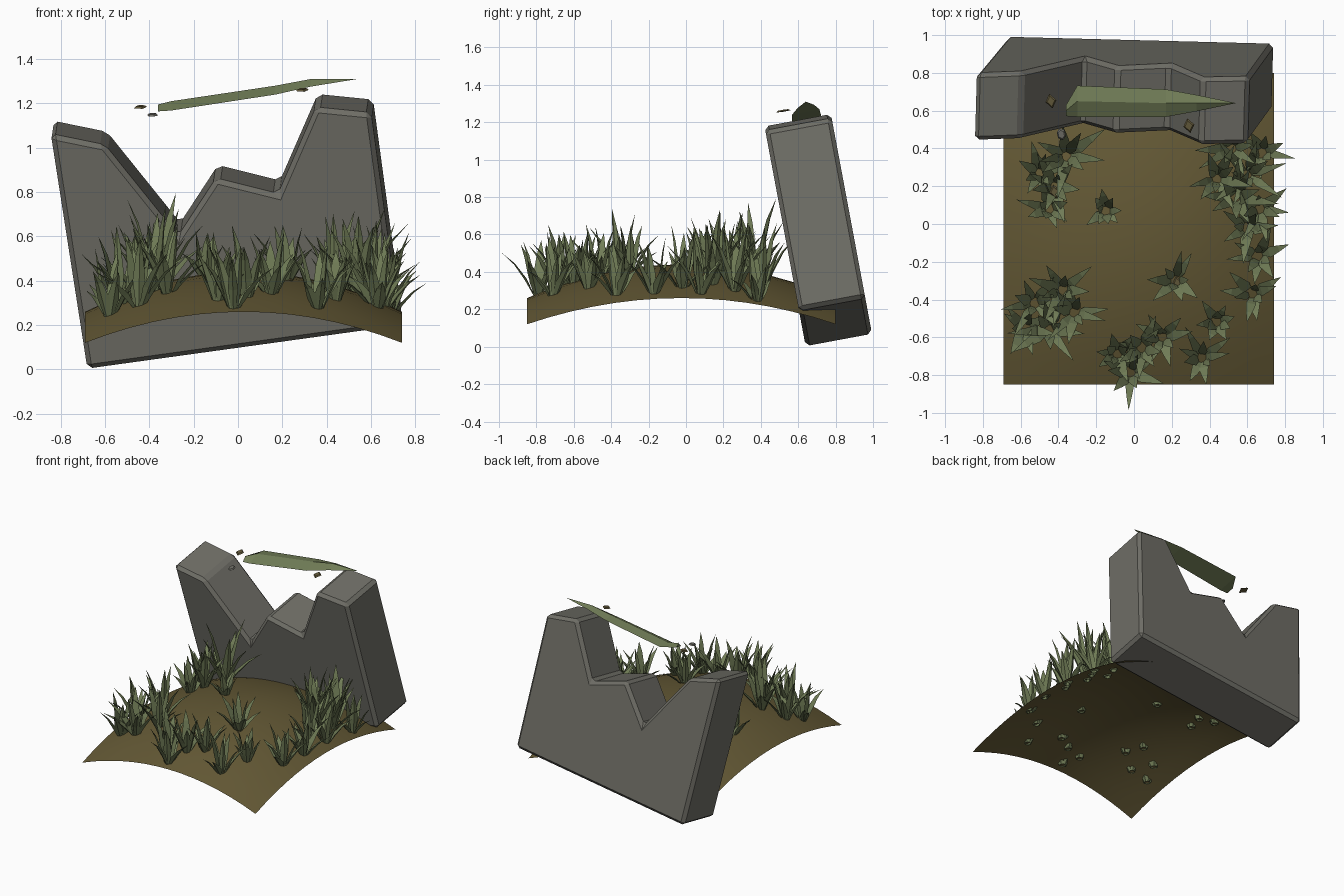
import bpy, bmesh, math, random
from mathutils import Vector

cube = bpy.data.objects.get("Cube")
if cube:
    bpy.data.objects.remove(cube)
random.seed(4)


def material(name, rgb):
    m = bpy.data.materials.new(name)
    m.use_nodes = True
    m.diffuse_color = (*rgb, 1)
    bsdf = m.node_tree.nodes["Principled BSDF"]
    bsdf.inputs["Base Color"].default_value = (*rgb, 1)
    bsdf.inputs["Roughness"].default_value = 0.9
    return m


STONE = material("stone grey", (0.16, 0.157, 0.135))
EARTH = material("earth brown", (0.125, 0.098, 0.035))
GRASS = material("grass green", (0.165, 0.205, 0.095))
DRY = material("dry leaf brown", (0.13, 0.105, 0.045))


def make(name, bm, mat, closed=True):
    if closed:
        bmesh.ops.recalc_face_normals(bm, faces=bm.faces)
    me = bpy.data.meshes.new(name)
    bm.to_mesh(me)
    bm.free()
    me.materials.append(mat)
    ob = bpy.data.objects.new(name, me)
    bpy.context.collection.objects.link(ob)
    return ob


# Domed sheet of earth
def ground(x, y):
    u, v = ((x - 0.025) / 0.715) ** 2, ((y + 0.025) / 0.825) ** 2
    return 0.44 - 0.18 * u - 0.18 * v + 0.04 * u * v


bm = bmesh.new()
bmesh.ops.create_grid(bm, x_segments=14, y_segments=14, size=1)
for v in bm.verts:
    v.co.x = 0.025 + v.co.x * 0.715
    v.co.y = -0.025 + v.co.y * 0.825
    v.co.z = ground(v.co.x, v.co.y)
for f in bm.faces:
    f.smooth = True
make("earth_mound", bm, EARTH, False)

# Leaning broken wall: outline on the tilted front plane, pushed back
outline = [(-0.68, 0), (0.73, 0.195), (0.6, 1.155), (0.35, 1.18), (0.18, 0.79),
           (-0.1, 0.86), (-0.27, 0.6), (-0.6, 1.01), (-0.845, 1.06)]
bm = bmesh.new()
face = bm.faces.new([bm.verts.new((x, 0.64 - 0.187 * z, z)) for x, z in outline])
new = bmesh.ops.extrude_face_region(bm, geom=[face])["geom"]
bmesh.ops.translate(bm, verts=[g for g in new if isinstance(g, bmesh.types.BMVert)],
                    vec=(0.01, 0.355, 0.066))
wall = make("broken_wall", bm, STONE)
bev = wall.modifiers.new("chipped edges", "BEVEL")
bev.width, bev.segments = 0.022, 1


# Three sided blade lofted along a list of (centre, half width, thickness)
def loft(bm, stations, side, ridge):
    rings = []
    for c, w, t in stations:
        rings.append([bm.verts.new(c - side * w), bm.verts.new(c + ridge * t),
                      bm.verts.new(c + side * w)])
    tip = rings[-1]
    for a, b in zip(rings, rings[1:]):
        for i in range(3):
            j = (i + 1) % 3
            bm.faces.new((a[i], a[j], b[j], b[i]))
    bm.faces.new(rings[0])
    bmesh.ops.pointmerge(bm, verts=tip, merge_co=stations[-1][0])


def blade(bm, root, angle, reach, height, width):
    out = Vector((math.cos(angle), math.sin(angle), 0))
    side = Vector((-out.y, out.x, 0))
    up = Vector((0, 0, 1))
    shape = [(0, 0, 0.4), (0.25, 0.4, 1), (0.6, 0.75, 0.6), (1, 1, 0)]
    stations = [(root + out * reach * r + up * height * h, width * w, width * w * 0.5)
                for r, h, w in shape]
    loft(bm, stations, side, (out * height - up * reach).normalized())


# Grass tufts: x, y, height
tufts = [(-0.42, 0.2, .36), (-0.5, 0.27, .32), (-0.45, 0.08, .3), (-0.15, 0.07, .2),
         (-0.36, 0.36, .44), (-0.38, -0.35, .42), (-0.53, -0.42, .36), (-0.32, -0.47, .34),
         (-0.45, -0.56, .38), (-0.58, -0.55, .3), (0.22, -0.3, .28), (0.15, -0.6, .28),
         (0.04, -0.66, .32), (-0.09, -0.69, .3), (-0.02, -0.79, .35), (0.36, -0.71, .32),
         (0.44, -0.52, .26), (0.63, -0.37, .3), (0.66, -0.17, .34), (0.6, -0.02, .34),
         (0.67, 0.08, .38), (0.54, 0.14, .42), (0.44, 0.24, .36), (0.6, 0.26, .44),
         (0.52, 0.4, .36), (0.68, 0.38, .3)]
for n, (x, y, h) in enumerate(tufts):
    bm = bmesh.new()
    turn = random.uniform(0, 6)
    root = Vector((x, y, ground(x, y) - 0.015))
    for i in range(9):
        a = turn + i * math.tau / 9 + random.uniform(-0.25, 0.25)
        inner = i % 3 == 0
        tall = h * (random.uniform(0.8, 1.05) if inner else random.uniform(0.4, 0.8))
        reach = h * (random.uniform(0.1, 0.3) if inner else random.uniform(0.3, 0.55))
        start = root + Vector((math.cos(a), math.sin(a), 0)) * 0.018
        blade(bm, start, a, reach, tall, random.uniform(0.022, 0.032))
    make(f"grass_tuft_{n + 1:02d}", bm, GRASS)

# Long leaf floating above the wall
bm = bmesh.new()
path = [(-0.36, 0.6, 1.17, .03), (-0.3, 0.65, 1.185, .085), (0.17, 0.64, 1.255, .075),
        (0.33, 0.64, 1.285, .045), (0.54, 0.64, 1.31, 0)]
loft(bm, [(Vector((x, y, z)), w, 0.025 if w else 0) for x, y, z, w in path],
     Vector((0, 0.97, 0.2)), Vector((0, 0, 1)))
make("floating_leaf", bm, GRASS)

# Dry scraps and pebbles
scraps = [("leaf_scrap_left", (-0.44, 0.65, 1.185), .04, DRY),
          ("leaf_scrap_right", (0.29, 0.52, 1.262), .04, DRY),
          ("stone_chip", (-0.385, 0.475, 1.15), .033, STONE),
          ("dry_scrap", (-0.42, 0.17, 0.45), .04, DRY),
          ("dry_scrap_low", (0.23, -0.31, 0.41), .035, DRY)]
for name, at, size, mat in scraps:
    bm = bmesh.new()
    bmesh.ops.create_cone(bm, cap_ends=True, segments=6 if mat == STONE else 4,
                          radius1=size, radius2=size * 0.7, depth=0.008)
    ob = make(name, bm, mat)
    ob.location = at
    ob.rotation_euler = (0.15, -0.1, 0.2)
    ob.scale = (0.75, 1, 1)
